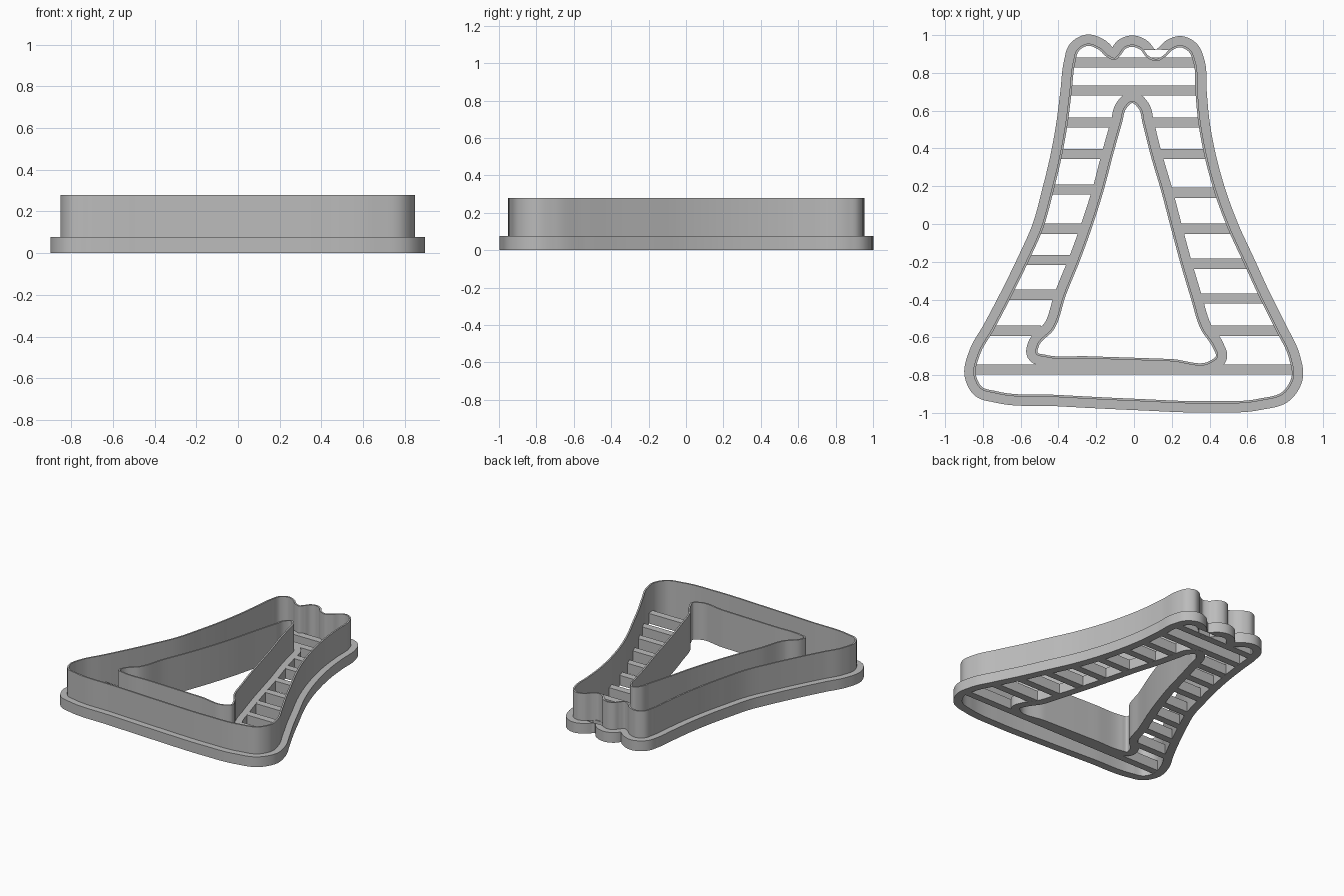
import bpy
import bmesh
from mathutils import Vector, geometry

cube = bpy.data.objects.get("Cube")
if cube:
    bpy.data.objects.remove(cube, do_unlink=True)

# Main sizes
BASE_HEIGHT = 0.077
TOTAL_HEIGHT = 0.28
WALL = 0.012
FLANGE = 0.06
BAR_WIDTH = 0.054

grey = bpy.data.materials.new("plain grey")
grey.use_nodes = True
COLOUR = (0.5, 0.5, 0.5, 1)
grey.diffuse_color = COLOUR
grey.node_tree.nodes["Principled BSDF"].inputs["Base Color"].default_value = COLOUR


def smooth_loop(points, steps=10):
    """Closed smooth curve through the given points."""
    pts = [Vector(p) for p in points]
    n = len(pts)
    tangents = []
    for i in range(n):
        before, after = pts[i] - pts[i - 1], pts[(i + 1) % n] - pts[i]
        a, b = before.length, after.length
        tangents.append((before / a * b + after / b * a) / (a + b))
    loop = []
    for i in range(n):
        j = (i + 1) % n
        reach = (pts[j] - pts[i]).length / 3
        loop += geometry.interpolate_bezier(
            pts[i], pts[i] + tangents[i] * reach,
            pts[j] - tangents[j] * reach, pts[j], steps + 1)[:-1]
    return [Vector((p[0], p[1])) for p in loop]


def offset_loop(loop, distance):
    """Move a loop outwards, dropping points that would fold over."""
    n = len(loop)
    area = sum(loop[i - 1].cross(loop[i]) for i in range(n))
    sign = 1 if area > 0 else -1
    result = []
    for i in range(n):
        along = (loop[(i + 1) % n] - loop[i - 1]).normalized()
        moved = loop[i] + Vector((along.y, -along.x)) * distance * sign
        if min((moved - q).length for q in loop) > distance * 0.97:
            result.append(moved)
    return result


def finish(obj):
    obj.data.materials.clear()
    obj.data.materials.append(grey)
    bm = bmesh.new()
    bm.from_mesh(obj.data)
    bmesh.ops.remove_doubles(bm, verts=bm.verts, dist=0.0001)
    bmesh.ops.recalc_face_normals(bm, faces=bm.faces)
    bm.to_mesh(obj.data)
    bm.free()


def ring(name, outer, inner, bottom, top):
    """Extruded band between two loops."""
    curve = bpy.data.curves.new(name, "CURVE")
    curve.dimensions = "2D"
    curve.fill_mode = "BOTH"
    curve.extrude = (top - bottom) / 2
    for loop in (outer, inner):
        spline = curve.splines.new("POLY")
        spline.points.add(len(loop) - 1)
        for point, p in zip(spline.points, loop):
            point.co = (p.x, p.y, 0, 1)
        spline.use_cyclic_u = True
    obj = bpy.data.objects.new(name, curve)
    bpy.context.collection.objects.link(obj)
    obj.location.z = (top + bottom) / 2
    bpy.ops.object.select_all(action="DESELECT")
    obj.select_set(True)
    bpy.context.view_layer.objects.active = obj
    bpy.ops.object.convert(target="MESH")
    obj = bpy.context.view_layer.objects.active
    finish(obj)
    bpy.ops.object.shade_smooth_by_angle()


def crossings(loop, y):
    """Sorted x positions where a loop crosses the height y."""
    found = []
    for i, b in enumerate(loop):
        a = loop[i - 1]
        if (a.y > y) != (b.y > y):
            found.append(a.x + (b.x - a.x) * (y - a.y) / (b.y - a.y))
    return sorted(found)


def bar(name, x0, x1, y):
    mesh = bpy.data.meshes.new(name)
    bm = bmesh.new()
    bmesh.ops.create_cube(bm, size=1)
    bm.to_mesh(mesh)
    bm.free()
    height = BASE_HEIGHT - 0.001
    for v in mesh.vertices:
        v.co = (v.co.x * (x1 - x0), v.co.y * BAR_WIDTH, v.co.z * height)
    obj = bpy.data.objects.new(name, mesh)
    obj.location = ((x0 + x1) / 2, y, BASE_HEIGHT / 2)
    bpy.context.collection.objects.link(obj)
    finish(obj)


# Inside edge of the outer wall: three lobes, right side, bottom, left side
outline = smooth_loop([
    (-.31, .86), (-.293, .915), (-.245, .943), (-.19, .925), (-.14, .882),
    (-.1, .868), (-.07, .895), (-.045, .927), (-.01, .938), (.03, .925),
    (.07, .88), (.12, .862), (.165, .885), (.205, .922), (.245, .935),
    (.29, .912), (.313, .86), (.325, .7), (.34, .54), (.37, .375),
    (.425, .17), (.495, -.02), (.58, -.205), (.665, -.39), (.75, -.56),
    (.82, -.71), (.834, -.81), (.79, -.885), (.66, -.925), (.4, -.938),
    (0, -.925), (-.4, -.905), (-.73, -.885), (-.805, -.862), (-.837, -.8),
    (-.815, -.69), (-.745, -.565), (-.645, -.375), (-.555, -.19),
    (-.482, -.025), (-.425, .18), (-.38, .37), (-.35, .54), (-.33, .7),
])

# Inside edge of the triangular opening
opening = smooth_loop([
    (-.01, .64), (.025, .61), (.045, .535), (.085, .375), (.145, .17),
    (.195, -.02), (.245, -.205), (.3, -.39), (.355, -.56), (.42, -.66),
    (.433, -.7), (.405, -.723), (.2, -.715), (0, -.708), (-.25, -.7),
    (-.47, -.692), (-.51, -.68), (-.505, -.65), (-.425, -.56),
    (-.36, -.375), (-.285, -.19), (-.225, -.025), (-.16, .18),
    (-.11, .37), (-.062, .54), (-.042, .61),
])

# Flanges and thin upright walls
for name, loop in (("outer", outline), ("inner", opening)):
    ring(name + "_flange", offset_loop(loop, FLANGE), loop, 0, BASE_HEIGHT)
    ring(name + "_wall", offset_loop(loop, WALL), loop, BASE_HEIGHT - 0.002, TOTAL_HEIGHT)

# Full-width bars
for i, y in enumerate((.855, .707, -.77)):
    xs = crossings(outline, y)
    bar(f"cross_bar_{i + 1}", xs[0] - 0.03, xs[-1] + 0.03, y)

# Short ladder bars on both sides of the opening
inner_edge = offset_loop(opening, FLANGE)
right_rows = (.537, .37, .182, -.025, -.19, -.375, -.565)
left_rows = (.537, .37, .165, -.025, -.21, -.395, -.565)
for i, y in enumerate(right_rows):
    bar(f"right_bar_{i + 1}", crossings(outline, y)[0] - 0.03, crossings(inner_edge, y)[0] + 0.025, y)
for i, y in enumerate(left_rows):
    bar(f"left_bar_{i + 1}", crossings(inner_edge, y)[-1] - 0.025, crossings(outline, y)[-1] + 0.03, y)
